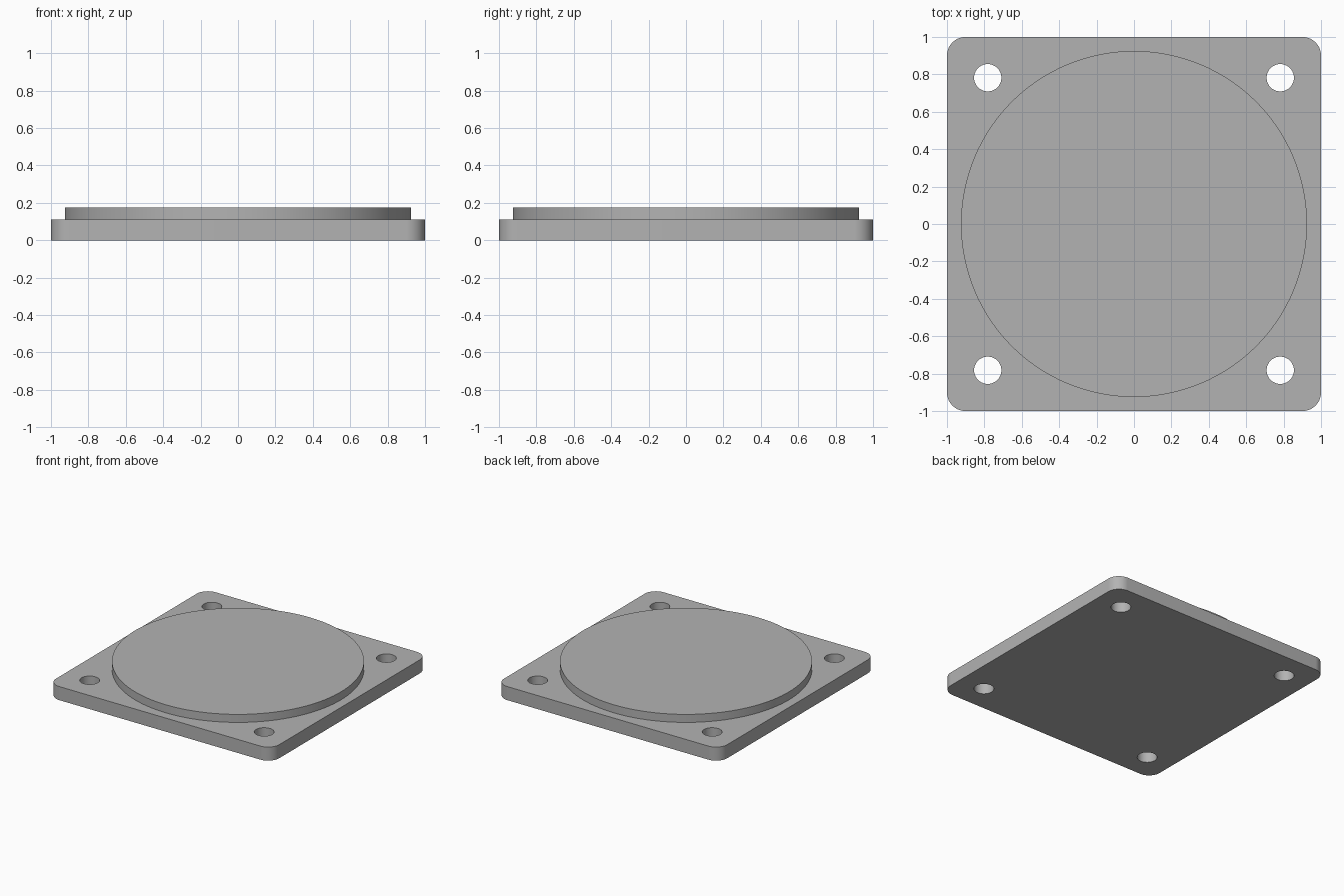
import bpy
import bmesh
from math import cos, sin, pi, radians
from mathutils import Vector

HALF = 1.0            # half width of the square plate
PLATE_TOP = 0.11
DISC_TOP = 0.175
DISC_RADIUS = 0.925
CORNER_RADIUS = 0.1
HOLE_RADIUS = 0.073
HOLE_OFFSET = 0.782

cube = bpy.data.objects.get("Cube")
if cube:
    bpy.data.objects.remove(cube, do_unlink=True)

# Plain grey material
grey = bpy.data.materials.new("plain_grey")
grey.use_nodes = True
colour = (0.45, 0.45, 0.45, 1)
grey.diffuse_color = colour
grey.node_tree.nodes["Principled BSDF"].inputs["Base Color"].default_value = colour


def arc(centre, radius, start, sweep, steps):
    """Points along an arc, first point included and last point left out."""
    return [Vector((centre[0] + radius * cos(start + sweep * i / steps),
                    centre[1] + radius * sin(start + sweep * i / steps), 0))
            for i in range(steps)]


def prism(name, outline, bottom, top):
    """Extrude a flat outline from bottom to top."""
    bm = bmesh.new()
    face = bm.faces.new([bm.verts.new((p.x, p.y, bottom)) for p in outline])
    raised = bmesh.ops.extrude_face_region(bm, geom=[face], use_keep_orig=True)["geom"]
    for v in raised:
        if isinstance(v, bmesh.types.BMVert):
            v.co.z = top
    bmesh.ops.recalc_face_normals(bm, faces=bm.faces)
    mesh = bpy.data.meshes.new(name)
    bm.to_mesh(mesh)
    bm.free()
    mesh.materials.append(grey)
    obj = bpy.data.objects.new(name, mesh)
    bpy.context.collection.objects.link(obj)
    return obj


def activate(obj):
    bpy.ops.object.select_all(action="DESELECT")
    obj.select_set(True)
    bpy.context.view_layer.objects.active = obj


# Square base plate with rounded corners
outline = []
inner = HALF - CORNER_RADIUS
for i, (sx, sy) in enumerate([(1, 1), (-1, 1), (-1, -1), (1, -1)]):
    corner = (sx * inner, sy * inner)
    outline += arc(corner, CORNER_RADIUS, i * pi / 2, pi / 2, 16)
    end = (i + 1) * pi / 2
    outline.append(Vector((corner[0] + CORNER_RADIUS * cos(end),
                           corner[1] + CORNER_RADIUS * sin(end), 0)))
plate = prism("base_plate", outline, 0, PLATE_TOP)

# Bolt holes through the four corners
for sx in (-1, 1):
    for sy in (-1, 1):
        circle = arc((sx * HOLE_OFFSET, sy * HOLE_OFFSET), HOLE_RADIUS, 0, 2 * pi, 48)
        cutter = prism("hole_cutter", circle, -0.1, PLATE_TOP + 0.1)
        cutter.hide_render = True
        cut = plate.modifiers.new("bolt_hole", "BOOLEAN")
        cut.operation = "DIFFERENCE"
        cut.solver = "EXACT"
        cut.object = cutter
        activate(plate)
        bpy.ops.object.modifier_apply(modifier=cut.name)
        bpy.data.objects.remove(cutter, do_unlink=True)

# Raised round disc on top, slightly sunk into the plate
disc = prism("raised_disc", arc((0, 0), DISC_RADIUS, 0, 2 * pi, 128),
             PLATE_TOP - 0.02, DISC_TOP)

for part in (plate, disc):
    activate(part)
    bpy.ops.object.shade_smooth_by_angle(angle=radians(30))
